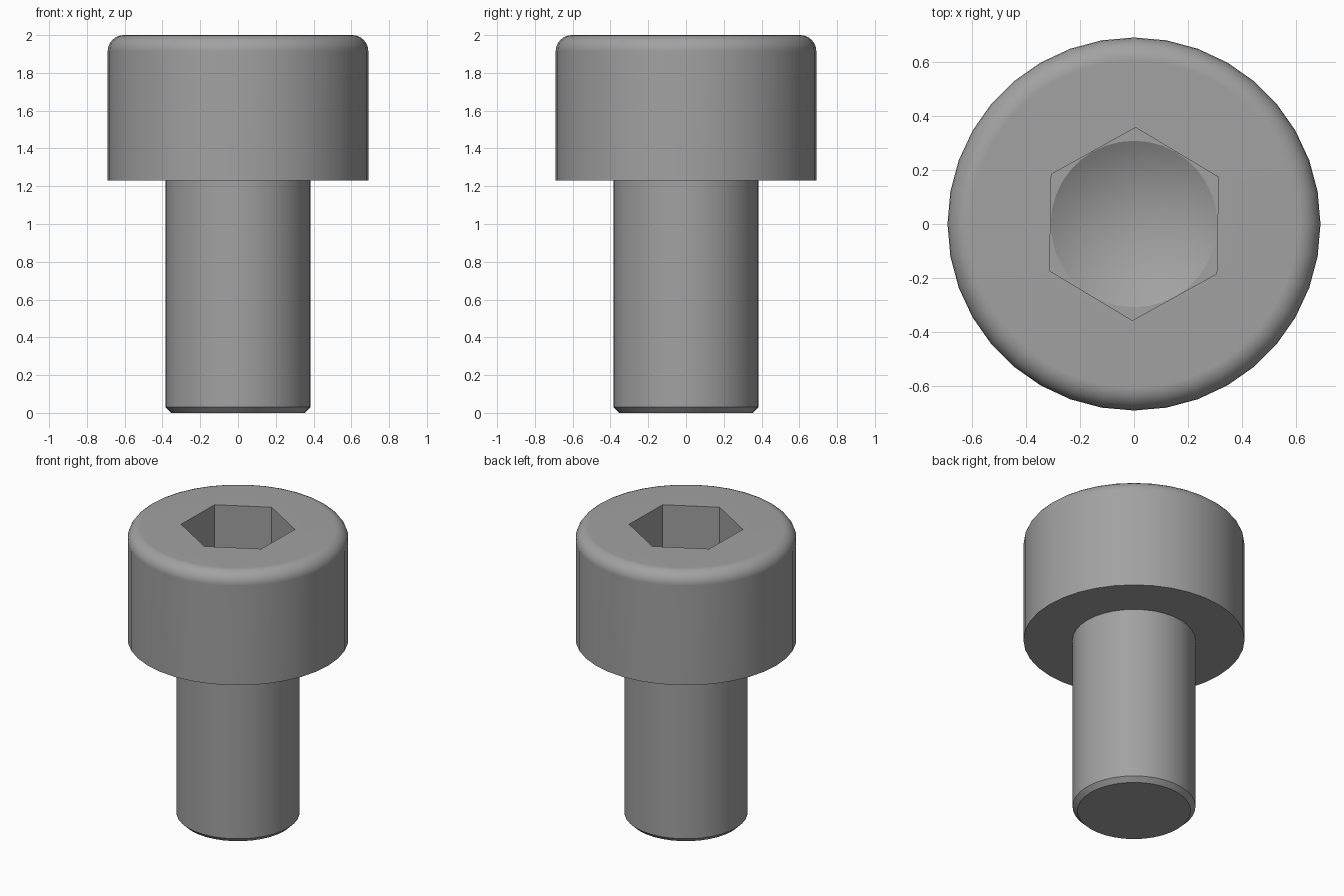
import bpy, bmesh, math

if "Cube" in bpy.data.objects:
    bpy.data.objects.remove(bpy.data.objects["Cube"])

SIDES = 36
HEAD_R, SHAFT_R, KEY_R = 0.69, 0.384, 0.357
HEAD_Z, TOP_Z, FILLET = 1.23, 2.0, 0.085
FLOOR_Z, CONE_R, CONE_DEPTH = 1.66, 0.308, 0.178

bm = bmesh.new()


def ring(r, z, n=SIDES, turn=90.0):
    """Horizontal ring of vertices."""
    return [bm.verts.new((r * math.cos(math.radians(turn) + math.tau * i / n),
                          r * math.sin(math.radians(turn) + math.tau * i / n), z))
            for i in range(n)]


def pairs(loop):
    return zip(loop, loop[1:] + loop[:1])


def bridge(a, b):
    for (a0, a1), (b0, b1) in zip(pairs(a), pairs(b)):
        bm.faces.new((a0, a1, b1, b0))


def fill_between(outer, inner):
    """Flat face with a hole, between rings of unequal side counts."""
    edges = [bm.edges.get(p) or bm.edges.new(p) for l in (outer, inner) for p in pairs(l)]
    bmesh.ops.triangle_fill(bm, edges=edges, use_beauty=True, use_dissolve=False, normal=(0, 0, 1))


# Shaft with chamfered tip, then head with rounded top rim
profile = [(SHAFT_R - 0.03, 0), (SHAFT_R, 0.03), (SHAFT_R, HEAD_Z),
           (HEAD_R, HEAD_Z), (HEAD_R, TOP_Z - FILLET)]
for i in range(1, 7):
    a = math.pi / 2 * i / 6
    profile.append((HEAD_R - FILLET + FILLET * math.cos(a), TOP_Z - FILLET + FILLET * math.sin(a)))
rings = [ring(r, z) for r, z in profile]
for lower, upper in zip(rings, rings[1:]):
    bridge(lower, upper)
bm.faces.new(rings[0][::-1])

# Hexagonal socket walls and flat top around it
hex_top = ring(KEY_R, TOP_Z, 6, 89)
hex_floor = ring(KEY_R, FLOOR_Z, 6, 89)
bridge(hex_top, hex_floor)
fill_between(rings[-1], hex_top)

# Socket floor with drilled conical bottom
cone = ring(CONE_R, FLOOR_Z)
tip = bm.verts.new((0, 0, FLOOR_Z - CONE_DEPTH))
for a, b in pairs(cone):
    bm.faces.new((a, b, tip))
fill_between(hex_floor, cone)
bmesh.ops.recalc_face_normals(bm, faces=bm.faces[:])

mesh = bpy.data.meshes.new("socket_screw")
bm.to_mesh(mesh)
bm.free()
screw = bpy.data.objects.new("socket_screw", mesh)
bpy.context.collection.objects.link(screw)

# Plain steel colour
steel = bpy.data.materials.new("steel_grey")
steel.diffuse_color = (0.36, 0.36, 0.36, 1)
steel.use_nodes = True
steel.node_tree.nodes["Principled BSDF"].inputs["Base Color"].default_value = steel.diffuse_color
mesh.materials.append(steel)

# Smooth round walls, crisp edges, flat-looking top
bpy.context.view_layer.objects.active = screw
screw.select_set(True)
bpy.ops.object.shade_smooth_by_angle(angle=math.radians(25))
weighted = screw.modifiers.new("flat_top_normals", 'WEIGHTED_NORMAL')
weighted.keep_sharp = True
